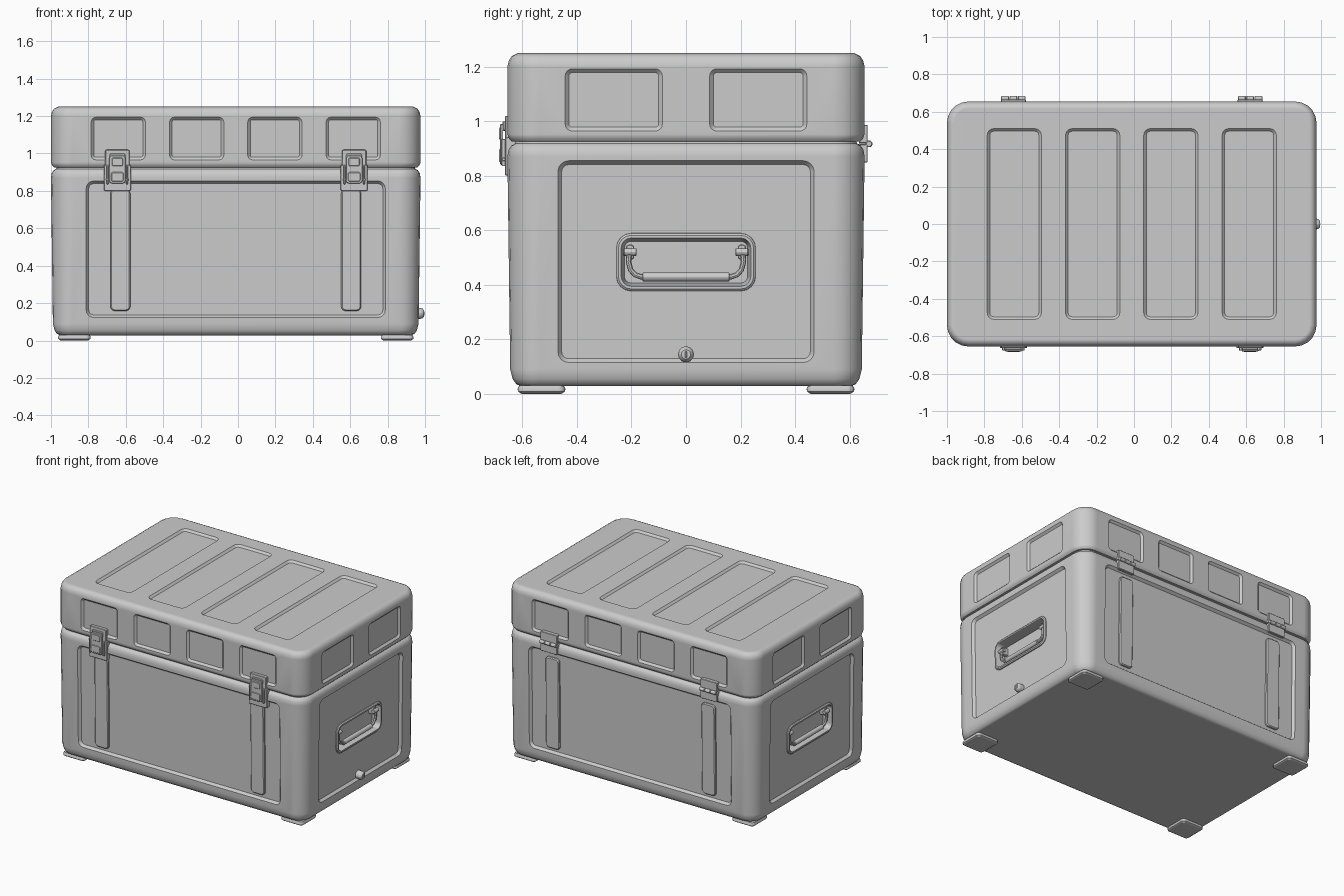
import bpy, bmesh, math
from mathutils import Matrix, Vector

if "Cube" in bpy.data.objects:
    bpy.data.objects.remove(bpy.data.objects["Cube"])

CENTRE = Vector((-0.012, 0, 0))
HX, HY = 0.988, 0.655          # half width and half depth of the case
TAPER = 0.013                  # body walls lean out slightly towards the top


def face(u, v, half, taper=0.0):
    """Local frame on a wall: u across, v up, n outwards from the surface."""
    u, v = Vector(u), Vector(v)
    n = u.cross(v)
    m = Matrix((u, v + n * taper, n)).transposed().to_4x4()
    m.translation = CENTRE + n * (half - 0.87 * taper)
    return m


UP = (0, 0, 1)
TOP = face((1, 0, 0), (0, 1, 0), 0)
WALLS = {"front": ((1, 0, 0), HY), "back": ((-1, 0, 0), HY),
         "right": ((0, 1, 0), HX), "left": ((0, -1, 0), HX)}
BODY = {k: face(u, UP, h, TAPER) for k, (u, h) in WALLS.items()}
LID = {k: face(u, UP, h) for k, (u, h) in WALLS.items()}


def loft(bm, m, u, v, w, h, r, layers, seg=4):
    """Stack of rounded rectangles; layers are (height, inset)."""
    rings = []
    for z, inset in layers:
        a, b = w / 2 - inset, h / 2 - inset
        rr = min(max(r - inset, 0.003), 0.995 * min(a, b))
        ring = []
        for i, (sx, sy) in enumerate(((1, 1), (-1, 1), (-1, -1), (1, -1))):
            for k in range(seg + 1):
                t = math.pi / 2 * (i + k / seg)
                p = (u + sx * (a - rr) + rr * math.cos(t), v + sy * (b - rr) + rr * math.sin(t), z)
                ring.append(bm.verts.new(m @ Vector(p)))
        rings.append(ring)
    n = len(rings[0])
    for lo, hi in zip(rings, rings[1:]):
        for i in range(n):
            j = (i + 1) % n
            bm.faces.new((lo[i], lo[j], hi[j], hi[i]))
    bm.faces.new(rings[0][::-1])
    bm.faces.new(rings[-1])


def rod(bm, m, u, v, n, r, length):
    """Cylinder lying along the u direction of a wall."""
    turn = Matrix(((0, 0, 1), (1, 0, 0), (0, 1, 0))).to_4x4()
    e = min(0.003, r / 3)
    loft(bm, m @ Matrix.Translation((u, v, n)) @ turn, 0, 0, 2 * r, 2 * r, r,
         [(-length / 2, e), (-length / 2 + e, 0), (length / 2 - e, 0), (length / 2, e)], 4)


def finish(name, bm, smooth=True):
    me = bpy.data.meshes.new(name)
    bm.to_mesh(me)
    bm.free()
    ob = bpy.data.objects.new(name, me)
    bpy.context.collection.objects.link(ob)
    if smooth:
        shade(ob)
    return ob


def shade(ob):
    bpy.ops.object.select_all(action='DESELECT')
    ob.select_set(True)
    bpy.context.view_layer.objects.active = ob
    bpy.ops.object.shade_smooth_by_angle(angle=math.radians(35))
    ob.modifiers.new("even_shading", 'WEIGHTED_NORMAL').keep_sharp = True


def cut(ob, cutter):
    mod = ob.modifiers.new("cut", 'BOOLEAN')
    mod.operation, mod.solver, mod.object = 'DIFFERENCE', 'EXACT', cutter
    bpy.context.view_layer.objects.active = ob
    bpy.ops.object.modifier_apply(modifier=mod.name)
    bpy.data.objects.remove(cutter)


def recess(bm, m, u, v, w, h, r=0.04, depth=0.018):
    loft(bm, m, u, v, w, h, r, [(-depth, 0.014), (0, 0), (0.05, 0)])


# Body shell with large wall recesses and handle pockets
bm = bmesh.new()
loft(bm, TOP, 0, 0, 2 * HX, 2 * HY, 0.115,
     [(0.028, 0.05), (0.036, 0.032), (0.055, 0.019), (0.09, 0.0102), (0.87, 0),
      (0.895, 0.004), (0.91, 0.014), (0.918, 0.028), (0.928, 0.03)], 5)
body = finish("body", bm, False)
bm = bmesh.new()
for side in ("front", "back"):
    recess(bm, BODY[side], 0, 0.488, 1.60, 0.73)
for side in ("left", "right"):
    recess(bm, BODY[side], 0, 0.485, 0.94, 0.74)
cut(body, finish("panel_cutter", bm, False))
bm = bmesh.new()
for side in ("left", "right"):
    loft(bm, BODY[side], 0, 0.483, 0.494, 0.195, 0.045, [(-0.1, 0), (0.05, 0)])
cut(body, finish("pocket_cutter", bm, False))
shade(body)

# Lid with recessed panels on the top and all four walls
bm = bmesh.new()
loft(bm, TOP, 0, 0, 2 * HX, 2 * HY, 0.115,
     [(0.925, 0.03), (0.926, 0.016), (0.936, 0.006), (0.952, 0), (1.2, 0),
      (1.222, 0.005), (1.239, 0.016), (1.25, 0.038)], 5)
lid = finish("lid", bm, False)
bm = bmesh.new()
top_plane = TOP @ Matrix.Translation((0, 0, 1.25))
for u in (-0.628, -0.209, 0.209, 0.628):
    recess(bm, top_plane, u, 0, 0.29, 1.02, 0.035, 0.014)
    for side in ("front", "back"):
        recess(bm, LID[side], u, 1.08, 0.29, 0.228, 0.025, 0.014)
for u in (-0.265, 0.265):
    for side in ("left", "right"):
        recess(bm, LID[side], u, 1.078, 0.356, 0.228, 0.025, 0.014)
cut(lid, finish("lid_cutter", bm, False))
shade(lid)

# Upright ribs below the latches and hinges
for side in ("front", "back"):
    bm = bmesh.new()
    for u in (-0.617, 0.617):
        loft(bm, BODY[side], u, 0.484, 0.107, 0.652, 0.025,
             [(-0.03, 0), (-0.007, 0), (-0.001, 0.006)])
    finish(side + "_ribs", bm)

# Feet
bm = bmesh.new()
for sx in (-1, 1):
    for sy in (-1, 1):
        loft(bm, TOP, sx * 0.863, sy * 0.53, 0.175, 0.175, 0.025,
             [(0, 0.014), (0.009, 0.001), (0.018, 0), (0.03, 0.006)])
finish("feet", bm)


def plate(bm, m, u, v, w, h, n0, n1, r=0.008):
    loft(bm, m, u, v, w, h, r, [(n0, 0), (n1 - 0.003, 0), (n1, 0.003)], 2)


# Front latches: body plate, lid keeper, lever and side arms
m = LID["front"]
for label, u in (("left", -0.633), ("right", 0.633)):
    bm = bmesh.new()
    plate(bm, m, u, 0.87, 0.145, 0.14, -0.03, 0.009)
    finish(label + "_latch_plate", bm)
    bm = bmesh.new()
    plate(bm, m, u, 0.975, 0.13, 0.09, -0.02, 0.008)
    plate(bm, m, u, 0.982, 0.085, 0.034, 0, 0.018)
    finish(label + "_latch_keeper", bm)
    bm = bmesh.new()
    plate(bm, m, u, 0.915, 0.088, 0.15, 0.016, 0.027, 0.015)
    plate(bm, m, u, 0.955, 0.06, 0.045, 0.02, 0.03)
    plate(bm, m, u, 0.875, 0.066, 0.05, 0.02, 0.03)
    finish(label + "_latch_lever", bm)
    bm = bmesh.new()
    for s in (-1, 1):
        plate(bm, m, u + s * 0.052, 0.885, 0.012, 0.10, 0, 0.022, 0.004)
    rod(bm, m, u, 0.86, 0.014, 0.007, 0.12)
    finish(label + "_latch_arms", bm)

# Back hinges: two leaves and three knuckles
m = LID["back"]
for label, u in (("right", -0.633), ("left", 0.633)):
    bm = bmesh.new()
    plate(bm, m, u, 0.953, 0.133, 0.068, -0.02, 0.011)
    plate(bm, m, u, 0.882, 0.133, 0.068, -0.03, 0.011)
    for k in (-1, 0, 1):
        rod(bm, m, u + k * 0.0445, 0.917, 0.0165, 0.0125, 0.042)
    finish(label + "_hinge", bm)

# Side handles: sunken tray, pivots, bent bar and grip
for side in ("left", "right"):
    m = BODY[side]
    bm = bmesh.new()
    loft(bm, m, 0, 0.483, 0.512, 0.213, 0.055,
         [(-0.08, 0.012), (-0.024, 0.012), (-0.022, 0), (-0.012, 0.001), (-0.006, 0.008),
          (-0.006, 0.018), (-0.014, 0.021), (-0.07, 0.03)])
    finish(side + "_handle_tray", bm)

    bm = bmesh.new()
    for s in (-1, 1):
        plate(bm, m, s * 0.205, 0.52, 0.03, 0.055, -0.075, -0.03, 0.01)
        rod(bm, m, s * 0.205, 0.52, -0.03, 0.014, 0.048)
    finish(side + "_handle_pivots", bm)

    half = [(0.207, 0.52), (0.211, 0.485), (0.203, 0.455), (0.187, 0.437), (0.163, 0.429)]
    path = half + [(-u, v) for u, v in reversed(half)]
    cu = bpy.data.curves.new("path", 'CURVE')
    cu.dimensions, cu.bevel_depth, cu.bevel_resolution, cu.use_fill_caps = '3D', 0.010, 2, True
    sp = cu.splines.new('POLY')
    sp.points.add(len(path) - 1)
    for pt, (u, v) in zip(sp.points, path):
        pt.co = (*(m @ Vector((u, v, -0.03))), 1)
    tmp = bpy.data.objects.new("path", cu)
    bpy.context.collection.objects.link(tmp)
    bpy.context.view_layer.update()
    me = bpy.data.meshes.new_from_object(tmp.evaluated_get(bpy.context.evaluated_depsgraph_get()))
    bpy.data.objects.remove(tmp)
    bm = bmesh.new()
    bm.from_mesh(me)
    rod(bm, m, 0, 0.429, -0.03, 0.0165, 0.32)
    finish(side + "_handle_bar", bm)

# Drain plug on the right wall
bm = bmesh.new()
loft(bm, BODY["right"], 0, 0.145, 0.058, 0.058, 0.029,
     [(-0.03, 0), (0.008, 0), (0.02, 0.003), (0.028, 0.012)], 5)
plate(bm, BODY["right"], 0, 0.145, 0.008, 0.024, 0.02, 0.031, 0.003)
finish("drain_plug", bm)
